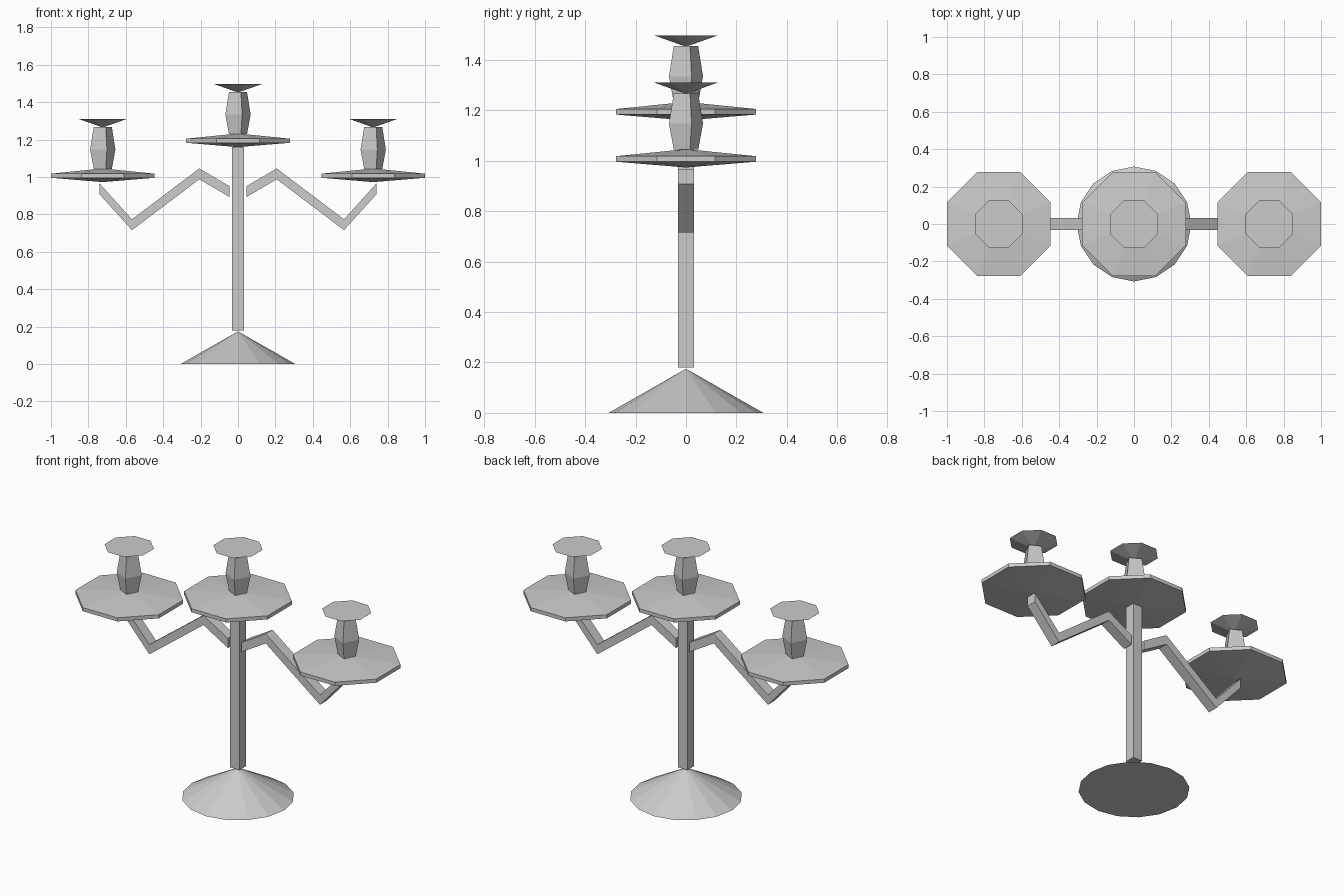
import bpy, bmesh
from math import cos, sin, pi, radians

cube = bpy.data.objects.get("Cube")
if cube:
    bpy.data.objects.remove(cube, do_unlink=True)

metal = bpy.data.materials.new("plain_grey")
metal.use_nodes = True
grey = (0.6, 0.6, 0.6, 1)
metal.diffuse_color = grey
metal.node_tree.nodes["Principled BSDF"].inputs["Base Color"].default_value = grey


def add_object(name, bm, x=0, z=0):
    bmesh.ops.recalc_face_normals(bm, faces=bm.faces[:])
    mesh = bpy.data.meshes.new(name)
    bm.to_mesh(mesh)
    bm.free()
    mesh.materials.append(metal)
    obj = bpy.data.objects.new(name, mesh)
    obj.location = (x, 0, z)
    bpy.context.collection.objects.link(obj)
    return obj


def turned(name, profile, sides, turn=0, x=0, z=0):
    """Faceted solid from (radius, height) pairs; radius 0 makes a point."""
    bm = bmesh.new()
    rings = []
    for r, h in profile:
        count = sides if r else 1
        angles = [turn + 2 * pi * i / sides for i in range(count)]
        rings.append([bm.verts.new((r * cos(a), r * sin(a), h)) for a in angles])
    for low, high in zip(rings, rings[1:]):
        for i in range(sides):
            j = (i + 1) % sides
            corners = [low[i % len(low)], low[j % len(low)],
                       high[j % len(high)], high[i % len(high)]]
            bm.faces.new(list(dict.fromkeys(corners)))
    for ring in (rings[0], rings[-1]):
        if len(ring) > 1:
            bm.faces.new(ring)
    return add_object(name, bm, x, z)


def arm(name, side, path, tall=0.058, half=0.032):
    """Bent bar with upright cuts at every bend."""
    bm = bmesh.new()
    rings = [[bm.verts.new((side * x, y, z + dz))
              for y, dz in ((-half, 0), (half, 0), (half, tall), (-half, tall))]
             for x, z in path]
    for a, b in zip(rings, rings[1:]):
        for i in range(4):
            j = (i + 1) % 4
            bm.faces.new((a[i], a[j], b[j], b[i]))
    bm.faces.new(rings[0])
    bm.faces.new(rings[-1])
    return add_object(name, bm)


# Foot and post
turned("base", [(0.307, 0), (0, 0.175)], 16)
turned("post", [(0.045, 0.18), (0.045, 1.16)], 4, pi / 4)

# Arms, mirrored left and right
bends = [(0.045, 0.893), (0.207, 0.988), (0.567, 0.716), (0.74, 0.908)]
arm("left_arm", 1, bends)
arm("right_arm", -1, bends)

# Three holders: drip plate, square bulged cup and flared dish
plate = [(0, 0), (0.3, 0.023), (0.3, 0.045), (0, 0.073)]
cup = [(0.051, 0.071), (0.071, 0.174), (0.051, 0.294)]
dish = [(0, 0.292), (0.1375, 0.337)]
for label, x, z in (("left", 0.723, 0.973), ("middle", 0, 1.16), ("right", -0.723, 0.973)):
    turned(label + "_plate", plate, 8, pi / 8, x, z)
    turned(label + "_cup", cup, 4, radians(18), x, z)
    turned(label + "_dish", dish, 8, pi / 8, x, z)
